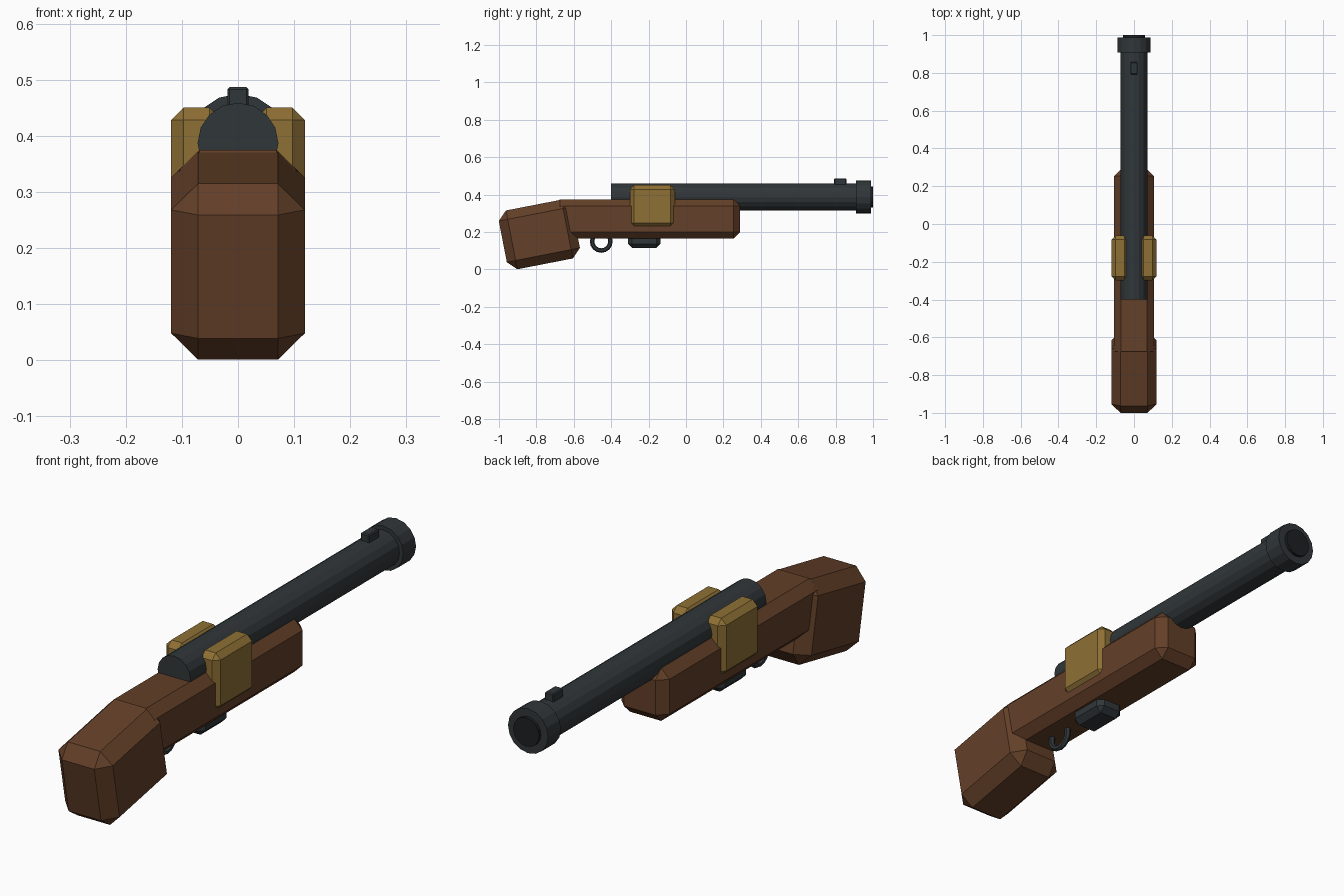
import bpy, math

if "Cube" in bpy.data.objects:
    bpy.data.objects.remove(bpy.data.objects["Cube"])


def material(name, rgb):
    m = bpy.data.materials.new(name)
    m.diffuse_color = (*rgb, 1)
    m.use_nodes = True
    m.node_tree.nodes["Principled BSDF"].inputs["Base Color"].default_value = m.diffuse_color
    return m


WOOD = material("walnut", (0.125, 0.05, 0.021))
BRASS = material("brass", (0.27, 0.16, 0.035))
STEEL = material("gunmetal", (0.030, 0.037, 0.041))
DARK = material("bore_black", (0.012, 0.014, 0.015))


def finish(name, mat):
    ob = bpy.context.object
    ob.name = name
    ob.data.materials.append(mat)
    return ob


def chamfer_box(name, loc, size, chamfer, mat, tilt=0):
    bpy.ops.mesh.primitive_cube_add(size=1, location=loc, rotation=(tilt, 0, 0))
    bpy.context.object.scale = size
    bpy.ops.object.transform_apply(location=False, rotation=False, scale=True)
    ob = finish(name, mat)
    bev = ob.modifiers.new("chamfer", 'BEVEL')
    bev.width = chamfer
    bev.segments = 1
    return ob


AXIS_Z = 0.387


def tube(name, y0, y1, radius, mat):
    # 16-sided cylinder along y with a vertex at the top
    bpy.ops.mesh.primitive_cylinder_add(vertices=16, radius=radius, depth=y1 - y0,
                                        location=(0, (y0 + y1) / 2, AXIS_Z),
                                        rotation=(math.pi / 2, 0, 0))
    return finish(name, mat)


# Wooden stock and tilted butt
chamfer_box("stock", (0, -0.21, 0.27), (0.21, 1.0, 0.21), 0.036, WOOD)
chamfer_box("butt", (0, -0.784, 0.187), (0.238, 0.398, 0.32), 0.048, WOOD, math.radians(11))

# Barrel, muzzle ring, bore and front sight
tube("barrel", -0.40, 0.93, 0.072, STEEL)
tube("muzzle_ring", 0.908, 0.988, 0.088, STEEL)
tube("bore", 0.95, 1.0, 0.057, DARK)
chamfer_box("front_sight", (0, 0.825, 0.462), (0.038, 0.065, 0.05), 0.004, STEEL)

# Brass side plates
for side, label in ((-1, "left"), (1, "right")):
    chamfer_box("side_plate_" + label, (side * 0.074, -0.18, 0.338),
                (0.09, 0.24, 0.225), 0.022, BRASS)

# Magazine and trigger ring below the stock
chamfer_box("magazine", (0, -0.223, 0.17), (0.12, 0.175, 0.11), 0.022, STEEL)
bpy.ops.mesh.primitive_torus_add(major_segments=16, minor_segments=6,
                                 major_radius=0.049, minor_radius=0.012,
                                 location=(0, -0.453, 0.15),
                                 rotation=(0, math.pi / 2, 0))
finish("trigger_ring", STEEL)
